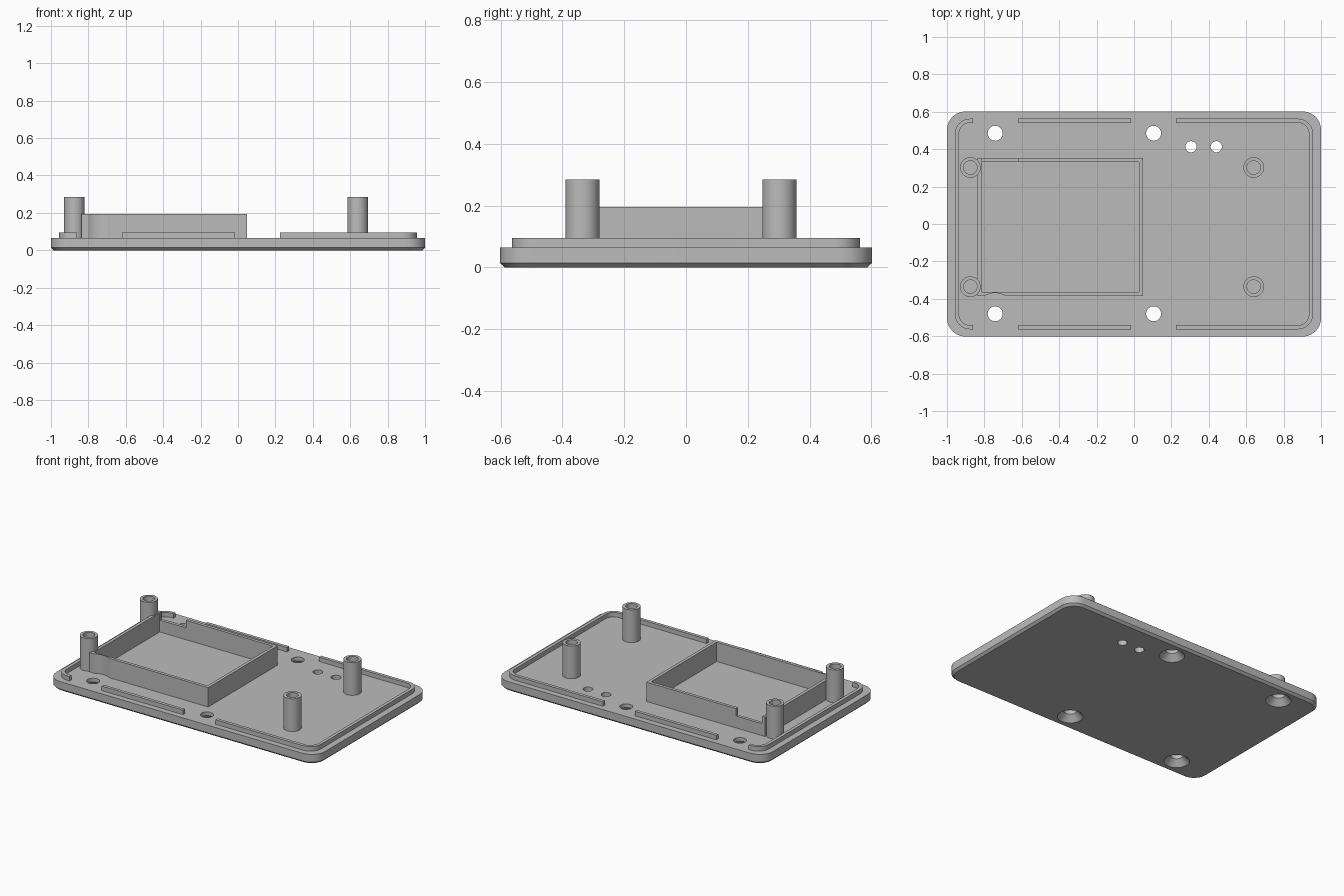
import bpy, bmesh, math

if "Cube" in bpy.data.objects:
    bpy.data.objects.remove(bpy.data.objects["Cube"], do_unlink=True)

grey = bpy.data.materials.new("mid grey plastic")
grey.use_nodes = True
colour = (0.5, 0.5, 0.5, 1)
grey.diffuse_color = colour
grey.node_tree.nodes["Principled BSDF"].inputs["Base Color"].default_value = colour


def rounded_rect(x0, x1, y0, y1, r, z, steps=10):
    """Counter-clockwise outline at height z; r = 0 gives square corners."""
    corners = [(x1 - r, y1 - r), (x0 + r, y1 - r), (x0 + r, y0 + r), (x1 - r, y0 + r)]
    pts = []
    for quarter, (cx, cy) in enumerate(corners):
        for i in range(steps + 1 if r else 1):
            a = (quarter + i / steps) * math.pi / 2
            pts.append((cx + r * math.cos(a), cy + r * math.sin(a), z))
    return pts


def circle(x, y, r, z, n=48):
    return [(x + r * math.cos(i * math.tau / n), y + r * math.sin(i * math.tau / n), z)
            for i in range(n)]


def loft(name, outlines, hollow=False):
    """Skin through the outlines; hollow joins last to first, otherwise cap the ends."""
    bm = bmesh.new()
    rings = [[bm.verts.new(p) for p in line] for line in outlines]
    pairs = list(zip(rings, rings[1:]))
    if hollow:
        pairs.append((rings[-1], rings[0]))
    else:
        bm.faces.new(rings[0])
        bm.faces.new(rings[-1])
    n = len(rings[0])
    for a, b in pairs:
        for i in range(n):
            j = (i + 1) % n
            bm.faces.new((a[i], a[j], b[j], b[i]))
    bmesh.ops.recalc_face_normals(bm, faces=bm.faces)
    mesh = bpy.data.meshes.new(name)
    bm.to_mesh(mesh)
    bm.free()
    mesh.materials.append(grey)
    ob = bpy.data.objects.new(name, mesh)
    bpy.context.collection.objects.link(ob)
    return ob


def box(x0, x1, y0, y1, z0, z1):
    return loft("cutter", [rounded_rect(x0, x1, y0, y1, 0, z) for z in (z0, z1)])


def activate(ob):
    bpy.ops.object.select_all(action="DESELECT")
    ob.select_set(True)
    bpy.context.view_layer.objects.active = ob


def cut(ob, cutters):
    for c in cutters:
        c.hide_render = True
        mod = ob.modifiers.new("cut", "BOOLEAN")
        mod.operation, mod.object, mod.solver = "DIFFERENCE", c, "EXACT"
        activate(ob)
        bpy.ops.object.modifier_apply(modifier=mod.name)
        bpy.data.objects.remove(c, do_unlink=True)


def hollow_wall(name, x0, x1, y0, y1, r, t, z0, z1):
    """Closed rectangular wall of thickness t."""
    inner = max(r - t, 0)
    return loft(name, [
        rounded_rect(x0, x1, y0, y1, r, z0),
        rounded_rect(x0, x1, y0, y1, r, z1),
        rounded_rect(x0 + t, x1 - t, y0 + t, y1 - t, inner, z1),
        rounded_rect(x0 + t, x1 - t, y0 + t, y1 - t, inner, z0)], hollow=True)


FLOOR, RIM_TOP, FRAME_TOP, POST_TOP = 0.065, 0.095, 0.195, 0.285
SUNK = FLOOR - 0.01

# Base plate with chamfered underside
plate = loft("base_plate", [
    rounded_rect(-0.985, 0.985, -0.587, 0.587, 0.087, 0),
    rounded_rect(-1, 1, -0.602, 0.602, 0.1, 0.014),
    rounded_rect(-1, 1, -0.602, 0.602, 0.1, FLOOR)])

# Countersunk screw holes and two indicator holes
holes = []
for x in (-0.742, 0.105):
    for y in (-0.48, 0.485):
        holes.append(loft("cutter", [circle(x, y, 0.079, -0.001), circle(x, y, 0.04, 0.04),
                                     circle(x, y, 0.04, 0.1)]))
for x in (0.305, 0.44):
    holes.append(loft("cutter", [circle(x, 0.413, 0.03, z) for z in (-0.1, 0.1)]))
cut(plate, holes)

# Locating rim, interrupted along both long sides
rim = hollow_wall("locating_rim", -0.957, 0.957, -0.563, 0.563, 0.08, 0.022, SUNK, RIM_TOP)
cut(rim, [box(x0, x1, y - 0.1, y + 0.1, 0, 0.2)
          for x0, x1 in ((-0.86, -0.62), (-0.015, 0.225)) for y in (-0.55, 0.55)])

# Compartment frame with a lowered stretch and a screw-head relief
frame = hollow_wall("compartment_frame", -0.836, 0.048, -0.385, 0.353, 0, 0.021, SUNK, FRAME_TOP)
cut(frame, [box(-0.814, -0.62, 0.3, 0.4, 0.145, 0.3),
            loft("cutter", [circle(-0.742, -0.48, 0.111, z) for z in (0, 0.3)])])

# Hollow mounting posts
posts = []
for side, x in (("right", -0.875), ("left", 0.64)):
    for end, y in (("front", -0.335), ("back", 0.302)):
        posts.append(loft(f"{end}_{side}_post", [
            circle(x, y, 0.055, SUNK), circle(x, y, 0.055, POST_TOP),
            circle(x, y, 0.036, POST_TOP), circle(x, y, 0.036, SUNK)], hollow=True))

for ob in [plate, rim, frame] + posts:
    activate(ob)
    bpy.ops.object.shade_smooth_by_angle(angle=math.radians(30))
